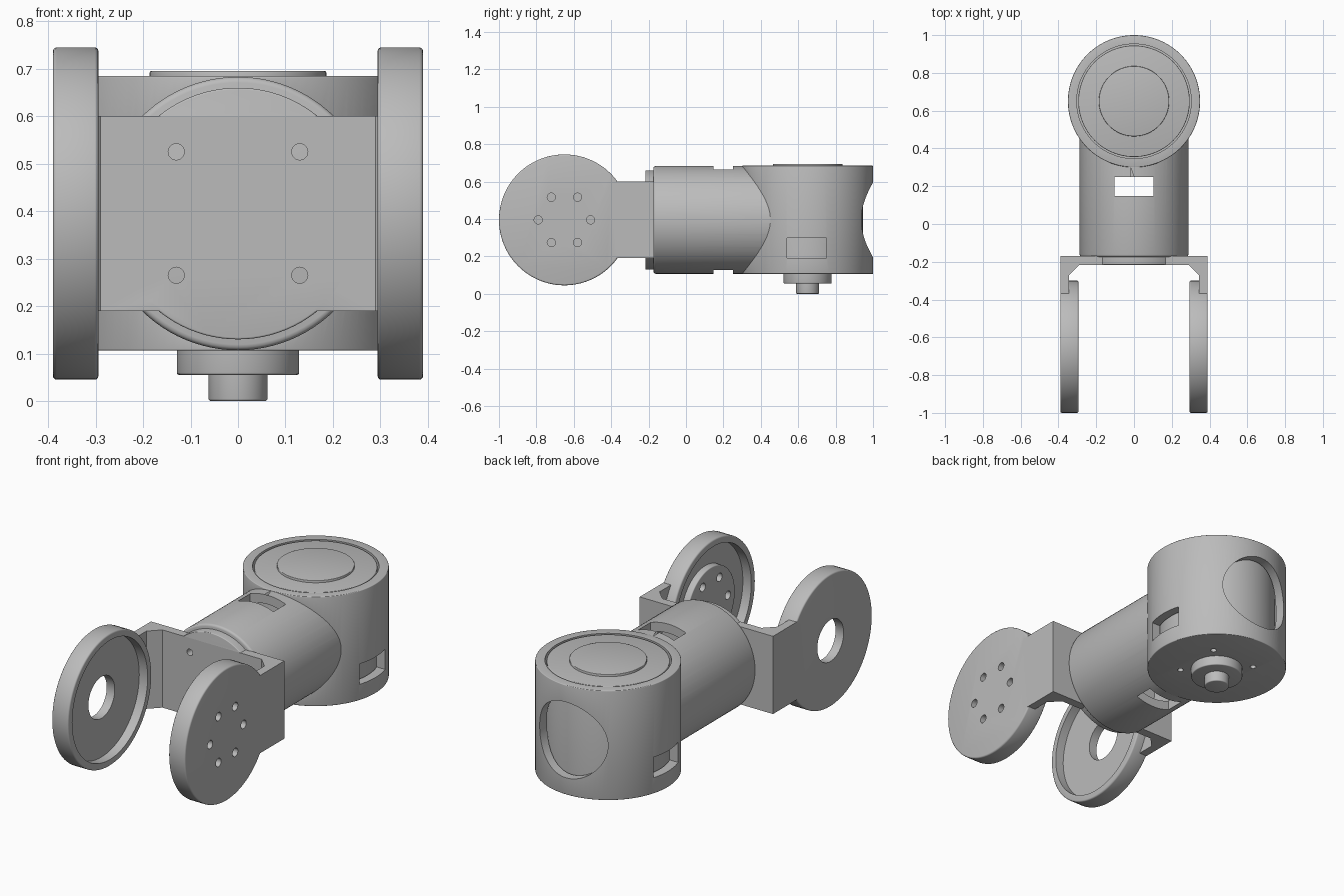
import bpy, bmesh, math
from mathutils import Matrix, Vector

default = bpy.data.objects.get("Cube")
if default:
    bpy.data.objects.remove(default, do_unlink=True)

MID = 0.395          # height of the horizontal axes
JOINT_Y = 0.65       # distance of both joints from the centre
TURN = {"x": Matrix.Rotation(math.pi / 2, 4, "Y"),
        "y": Matrix.Rotation(-math.pi / 2, 4, "X"),
        "z": Matrix.Identity(4)}

grey = bpy.data.materials.new("machined grey")
grey.use_nodes = True
grey.diffuse_color = (0.5, 0.5, 0.5, 1)
grey.node_tree.nodes["Principled BSDF"].inputs["Base Color"].default_value = (0.5, 0.5, 0.5, 1)


def finish(name, bm):
    bmesh.ops.recalc_face_normals(bm, faces=bm.faces)
    mesh = bpy.data.meshes.new(name)
    bm.to_mesh(mesh)
    bm.free()
    mesh.materials.append(grey)
    obj = bpy.data.objects.new(name, mesh)
    bpy.context.scene.collection.objects.link(obj)
    return obj


def disc(name, axis, centre, radius, low, high, round_low=0, round_high=0, sides=96):
    """Cylinder along an axis, with optional rounded rims."""
    profile = []
    for end, rim, sign in ((low, round_low, 1), (high, round_high, -1)):
        steps = [0, 1, 2, 3] if rim else [0]
        arc = []
        for s in steps:
            a = s * math.pi / 6
            arc.append((radius - rim * (1 - math.sin(a)), end + sign * rim * (1 - math.cos(a))))
        profile += arc if sign > 0 else arc[::-1]
    bm = bmesh.new()
    rings = []
    for r, h in profile:
        angles = [2 * math.pi * i / sides for i in range(sides)]
        rings.append([bm.verts.new((r * math.cos(a), r * math.sin(a), h)) for a in angles])
    for a, b in zip(rings, rings[1:]):
        for i in range(sides):
            j = (i + 1) % sides
            bm.faces.new((a[i], a[j], b[j], b[i]))
    bm.faces.new(rings[0][::-1])
    bm.faces.new(rings[-1])
    bm.transform(Matrix.Translation(centre) @ TURN[axis])
    return finish(name, bm)


def box(name, low, high):
    low, high = Vector(low), Vector(high)
    bm = bmesh.new()
    bmesh.ops.create_cube(bm, size=1)
    bm.transform(Matrix.Translation((low + high) / 2) @ Matrix.Diagonal((*(high - low), 1)))
    return finish(name, bm)


def combine(target, tool, operation):
    mod = target.modifiers.new("combine", "BOOLEAN")
    mod.operation, mod.solver, mod.object = operation, "EXACT", tool
    bpy.context.view_layer.objects.active = target
    bpy.ops.object.modifier_apply(modifier=mod.name)
    bpy.data.objects.remove(tool, do_unlink=True)


def join(target, tool):
    combine(target, tool, "UNION")


def cut(target, tool):
    combine(target, tool, "DIFFERENCE")


# Joint housing with the arm barrel running into it
hub = (0, JOINT_Y, 0)
tube = (0, 0, MID)
body = disc("arm_housing", "z", hub, 0.35, 0.106, 0.685, 0.004, 0.004)
join(body, disc("barrel", "y", tube, 0.288, -0.174, 0.5, 0.012))
cut(body, disc("housing_bore", "z", hub, 0.303, 0.155, 0.8))
cut(body, disc("barrel_bore", "y", tube, 0.24, -0.125, 0.5))
cut(body, disc("rear_opening", "y", tube, 0.2, 0.72, 1.1))
cut(body, box("barrel_slot", (-0.104, 0.148, 0), (0.104, 0.25, 0.8)))
cut(body, box("side_slot", (-0.5, 0.54, 0.19), (0.5, 0.75, 0.298)))
for sx in (-1, 1):
    for sy in (-1, 1):
        spot = (sx * 0.13, JOINT_Y + sy * 0.13, 0)
        cut(body, disc("screw_hole", "z", spot, 0.015, 0.05, 0.135, sides=20))

# Motor inside the housing, its cap, and the output boss and shaft below
motor = disc("motor", "z", hub, 0.295, 0.15, 0.683, 0, 0.004)
motor_cap = disc("motor_cap", "z", hub, 0.186, 0.67, 0.695, 0, 0.003)
output_boss = disc("output_boss", "z", hub, 0.129, 0.055, 0.12, 0.005)
output_shaft = disc("output_shaft", "z", hub, 0.062, 0, 0.07, 0.005)

# Fork bracket: U-shaped plate with chamfered inner corners
half = [(0.39, -0.17), (0.39, -0.4), (0.345, -0.4), (0.345, -0.272), (0.29, -0.217)]
outline = half + [(-x, y) for x, y in reversed(half)]
bm = bmesh.new()
face = bm.faces.new([bm.verts.new((x, y, 0.19)) for x, y in outline])
moved = bmesh.ops.extrude_face_region(bm, geom=[face])["geom"]
bmesh.ops.translate(bm, vec=(0, 0, 0.411), verts=[v for v in moved if isinstance(v, bmesh.types.BMVert)])
bracket = finish("fork_bracket", bm)
join(bracket, disc("mount_disc", "y", tube, 0.265, -0.217, -0.17, 0.004))

# Round ears, dished on the inside
ear = (0, -JOINT_Y, MID)
for side in (-1, 1):
    low, high = sorted((side * 0.294, side * 0.39))
    join(bracket, disc("ear", "x", ear, 0.35, low, high, 0.008, 0.008))
for side in (-1, 1):
    low, high = sorted((side * 0.25, side * 0.343))
    cut(bracket, disc("dish", "x", ear, 0.315, low, high))

# Drive horn with its screw circle on one ear, bearing opening on the other
join(bracket, disc("drive_horn", "x", ear, 0.2, 0.308, 0.36, 0.005))
for i in range(6):
    a = i * math.pi / 3
    spot = (0, ear[1] + 0.14 * math.cos(a), MID + 0.14 * math.sin(a))
    cut(bracket, disc("horn_hole", "x", spot, 0.022, 0.25, 0.45, sides=24))
cut(bracket, disc("bearing_opening", "x", ear, 0.11, -0.45, -0.25))

# Mounting screw holes in the bracket plate
for sx in (-1, 1):
    for sz in (-1, 1):
        spot = (sx * 0.13, 0, MID + sz * 0.13)
        cut(bracket, disc("mount_hole", "y", spot, 0.017, -0.3, -0.15, sides=24))

# Smooth round surfaces, crisp edges
parts = [body, motor, motor_cap, output_boss, output_shaft, bracket]
bpy.ops.object.select_all(action="DESELECT")
for part in parts:
    part.select_set(True)
bpy.context.view_layer.objects.active = body
bpy.ops.object.shade_smooth_by_angle(angle=math.radians(35))
